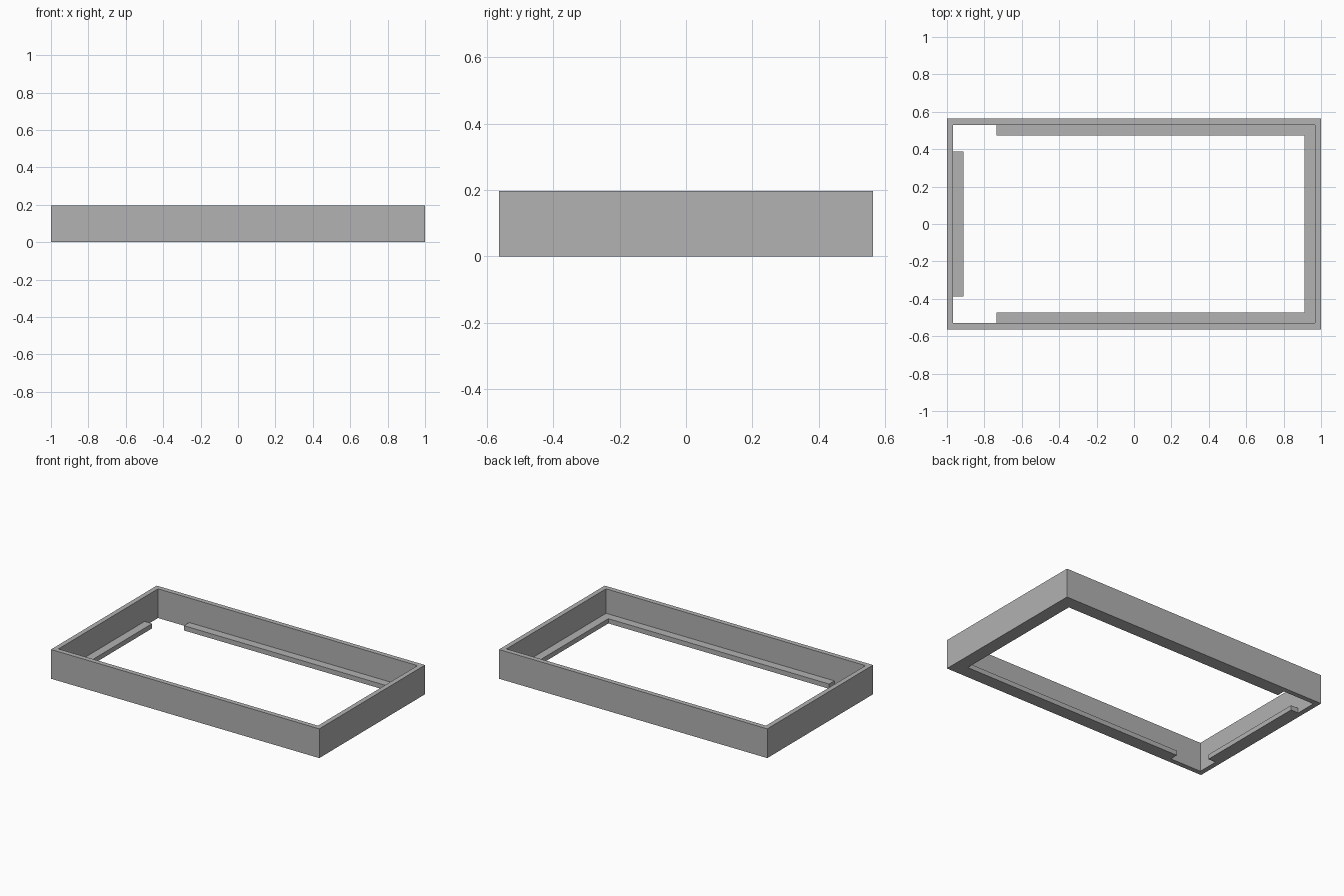
import bpy
import bmesh

cube = bpy.data.objects.get("Cube")
if cube:
    bpy.data.objects.remove(cube, do_unlink=True)

# Overall sizes
HALF_X, HALF_Y, HEIGHT = 1.0, 0.563, 0.197
WALL = 0.033
LEDGE_WIDTH, LEDGE_HEIGHT = 0.056, 0.032
INNER_X, INNER_Y = HALF_X - WALL, HALF_Y - WALL
LIP_X, LIP_Y = INNER_X - LEDGE_WIDTH, INNER_Y - LEDGE_WIDTH
LEDGE_START = -0.735
SHORT_LEDGE_HALF = 0.388

grey = bpy.data.materials.new("plain grey")
grey.use_nodes = True
grey.diffuse_color = (0.445, 0.445, 0.445, 1)
grey.node_tree.nodes["Principled BSDF"].inputs["Base Color"].default_value = grey.diffuse_color


def finish(name, bm):
    bmesh.ops.recalc_face_normals(bm, faces=bm.faces)
    mesh = bpy.data.meshes.new(name)
    bm.to_mesh(mesh)
    bm.free()
    mesh.materials.append(grey)
    obj = bpy.data.objects.new(name, mesh)
    bpy.context.collection.objects.link(obj)
    return obj


def rectangle(hx, hy):
    return [(-hx, -hy), (hx, -hy), (hx, hy), (-hx, hy)]


def prism(name, outline, height):
    """Flat outline standing on the ground, raised to a height."""
    bm = bmesh.new()
    base = bm.faces.new([bm.verts.new((x, y, 0)) for x, y in outline])
    raised = bmesh.ops.extrude_face_region(bm, geom=[base], use_keep_orig=True)
    verts = [v for v in raised["geom"] if isinstance(v, bmesh.types.BMVert)]
    bmesh.ops.translate(bm, verts=verts, vec=(0, 0, height))
    return finish(name, bm)


def ring(name, outer, inner, height):
    """Hollow frame between two matching outlines, open above and below."""
    bm = bmesh.new()
    loops = [[bm.verts.new((x, y, z)) for x, y in outline]
             for outline, z in ((outer, 0), (outer, height), (inner, height), (inner, 0))]
    count = len(outer)
    for a, b in zip(loops, loops[1:] + loops[:1]):
        for i in range(count):
            j = (i + 1) % count
            bm.faces.new((a[i], a[j], b[j], b[i]))
    return finish(name, bm)


# Four upright walls
ring("outer_frame", rectangle(HALF_X, HALF_Y), rectangle(INNER_X, INNER_Y), HEIGHT)

# U-shaped ledge along the front, left and back walls
front_half = [(LEDGE_START, -LIP_Y), (LEDGE_START, -INNER_Y), (INNER_X, -INNER_Y)]
back_half = [(x, -y) for x, y in reversed(front_half)]
prism("u_shaped_ledge", front_half + back_half + [(LIP_X, LIP_Y), (LIP_X, -LIP_Y)], LEDGE_HEIGHT)

# Separate short ledge on the right wall
prism("short_ledge", [(-INNER_X, -SHORT_LEDGE_HALF), (-LIP_X, -SHORT_LEDGE_HALF),
                      (-LIP_X, SHORT_LEDGE_HALF), (-INNER_X, SHORT_LEDGE_HALF)], LEDGE_HEIGHT)
